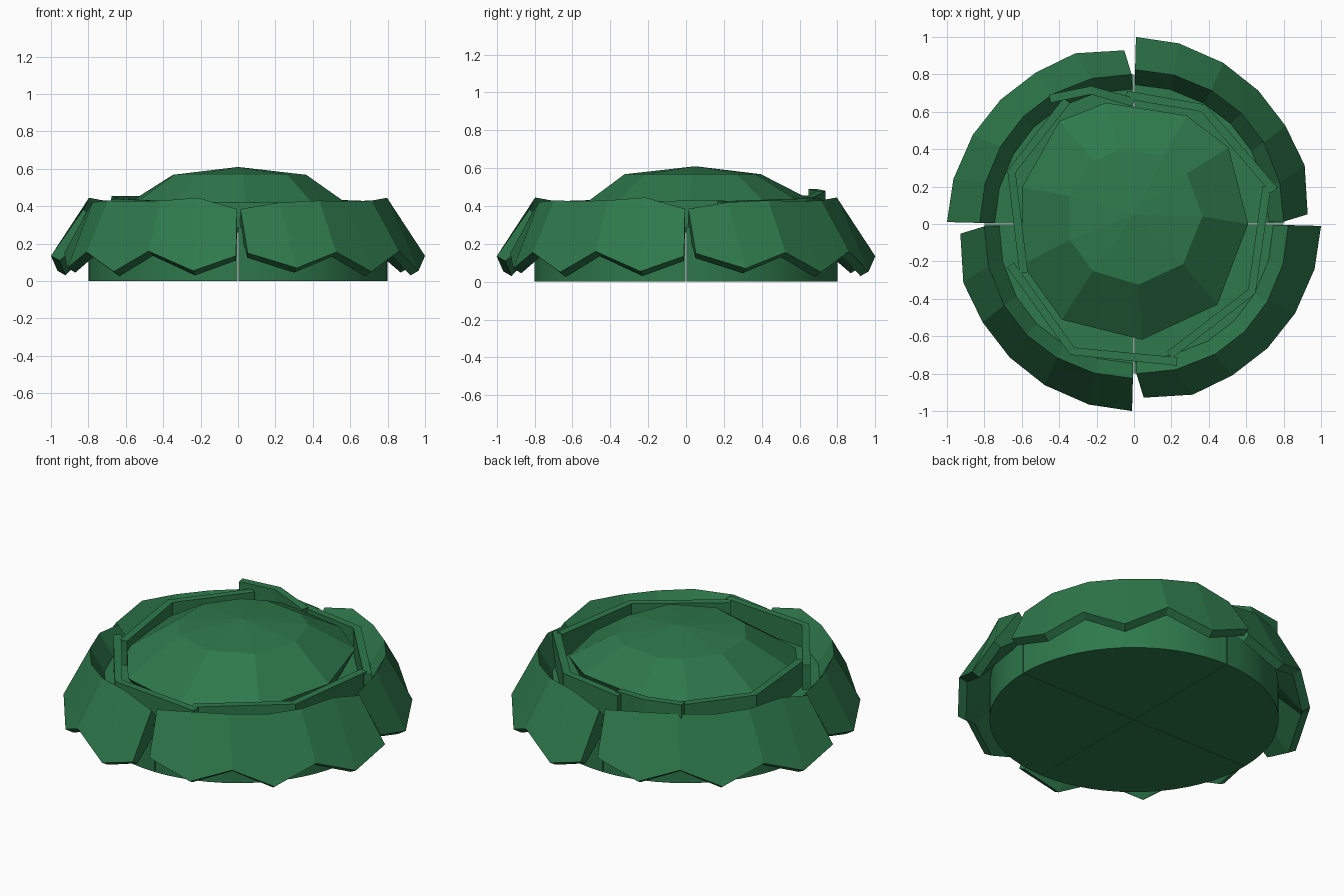
import bpy, bmesh, math
from mathutils import Vector, Matrix

if "Cube" in bpy.data.objects:
    bpy.data.objects.remove(bpy.data.objects["Cube"])

green = bpy.data.materials.new("leaf green")
green.diffuse_color = (0.027, 0.19, 0.07, 1)
green.use_nodes = True
green.node_tree.nodes["Principled BSDF"].inputs["Base Color"].default_value = green.diffuse_color


def make(name, bm):
    bmesh.ops.recalc_face_normals(bm, faces=bm.faces)
    me = bpy.data.meshes.new(name)
    bm.to_mesh(me)
    bm.free()
    me.materials.append(green)
    ob = bpy.data.objects.new(name, me)
    bpy.context.collection.objects.link(ob)
    return ob


def loft(name, sections):
    """Skin a row of equal closed cross-sections and cap both ends."""
    bm = bmesh.new()
    rows = [[bm.verts.new(p) for p in s] for s in sections]
    n = len(rows[0])
    for a, b in zip(rows, rows[1:]):
        for i in range(n):
            j = (i + 1) % n
            bm.faces.new((a[i], a[j], b[j], b[i]))
    bm.faces.new(rows[0])
    bm.faces.new(rows[-1])
    return make(name, bm)


def polar(deg, r, z):
    a = math.radians(deg)
    return Vector((r * math.cos(a), r * math.sin(a), z))


def turn(ob, k):
    ob.data.transform(Matrix.Rotation(k * math.pi / 2, 4, 'Z'))


# zigzag leaf skirt of one quarter: bottom angle, outer radius, bottom z,
# top angle, top radius, top z
SKIRT = [(3.2, .93, .15, .9, .80, .385), (19, .965, .07, 16, .81, .42),
         (33, .965, .155, 32, .82, .43), (47, .975, .05, 46, .825, .425),
         (61, .985, .16, 60, .825, .43), (76, .995, .055, 75, .825, .445),
         (89.4, 1.0, .135, 89.6, .825, .385)]
for k in range(4):
    secs = [[polar(t, rt, zt), polar(a, r, zb), polar(a, r - .045, zb - .025),
             polar(t, .73, .28), polar(t, rt - .08, .29)] for a, r, zb, t, rt, zt in SKIRT]
    turn(loft(f"leaf_skirt_{k}", secs), k)

# quarter wedges of the round base, split by narrow seams
for k in range(4):
    bm = bmesh.new()
    g = .002
    ring = [Vector((g, g, 0))] + [polar(.15 + 89.7 * i / 16, .8, 0) for i in range(17)]
    low = [bm.verts.new(p) for p in ring]
    high = [bm.verts.new(p + Vector((0, 0, .29))) for p in ring]
    bm.faces.new(low)
    bm.faces.new(high)
    for i in range(len(low)):
        j = (i + 1) % len(low)
        f = bm.faces.new((low[i], low[j], high[j], high[i]))
        f.smooth = 0 < i < 17
    ob = make(f"base_wedge_{k}", bm)
    for e in ob.data.edges:
        va, vb = (ob.data.vertices[v].co for v in e.vertices)
        e.use_edge_sharp = abs(va.z - vb.z) < .01
    turn(ob, k)


# bent upright strips around the dome
def strip(name, path, w=.045, z0=.26):
    secs = []
    for i, (x, y, z) in enumerate(path):
        p = Vector((x, y, 0))
        a = Vector(path[max(i - 1, 0)]).xy
        b = Vector(path[min(i + 1, len(path) - 1)]).xy
        d = (b - a).normalized()
        s = Vector((-d.y, d.x, 0)) * w / 2
        up, dn = Vector((0, 0, z)), Vector((0, 0, z0))
        secs.append([p + s + dn, p + s + up, p - s + up, p - s + dn])
    return loft(name, secs)


strip("strip_back_right", [(-.04, .69, .44), (.37, .62, .44), (.75, .18, .425)])
strip("strip_front_right", [(.71, .2, .43), (.63, -.36, .425), (.19, -.7, .42)])
strip("strip_front_left", [(.23, -.735, .42), (-.33, -.68, .425), (-.66, -.22, .44)])
strip("strip_left", [(-.59, -.26, .44), (-.655, .28, .455), (-.36, .66, .455)])
strip("raised_strip", [(-.45, .67, .49), (-.23, .715, .48), (0, .65, .445)])

# faceted nine-sided dome, slightly higher at the back: rim angle and radius
RIM = [(0, .61), (39, .65), (64, .645), (103, .665), (126, .68),
       (162, .63), (200, .635), (233, .64), (274, .62), (316, .62)]
bm = bmesh.new()
N = len(RIM)
rings = [[], [], []]
for a, r in RIM:
    s = math.sin(math.radians(a))
    rings[0].append(bm.verts.new(polar(a, .57, .27)))
    rings[1].append(bm.verts.new(polar(a, r, .395 + .045 * s)))
    rings[2].append(bm.verts.new(polar(a, .365, .568) + Vector((0, .04, 0))))
tip = bm.verts.new((0, .05, .61))
for a, b in zip(rings, rings[1:]):
    for i in range(N):
        j = (i + 1) % N
        bm.faces.new((a[i], a[j], b[j], b[i]))
for i in range(N):
    bm.faces.new((rings[-1][i], rings[-1][(i + 1) % N], tip))
bm.faces.new(rings[0])
make("dome", bm)
